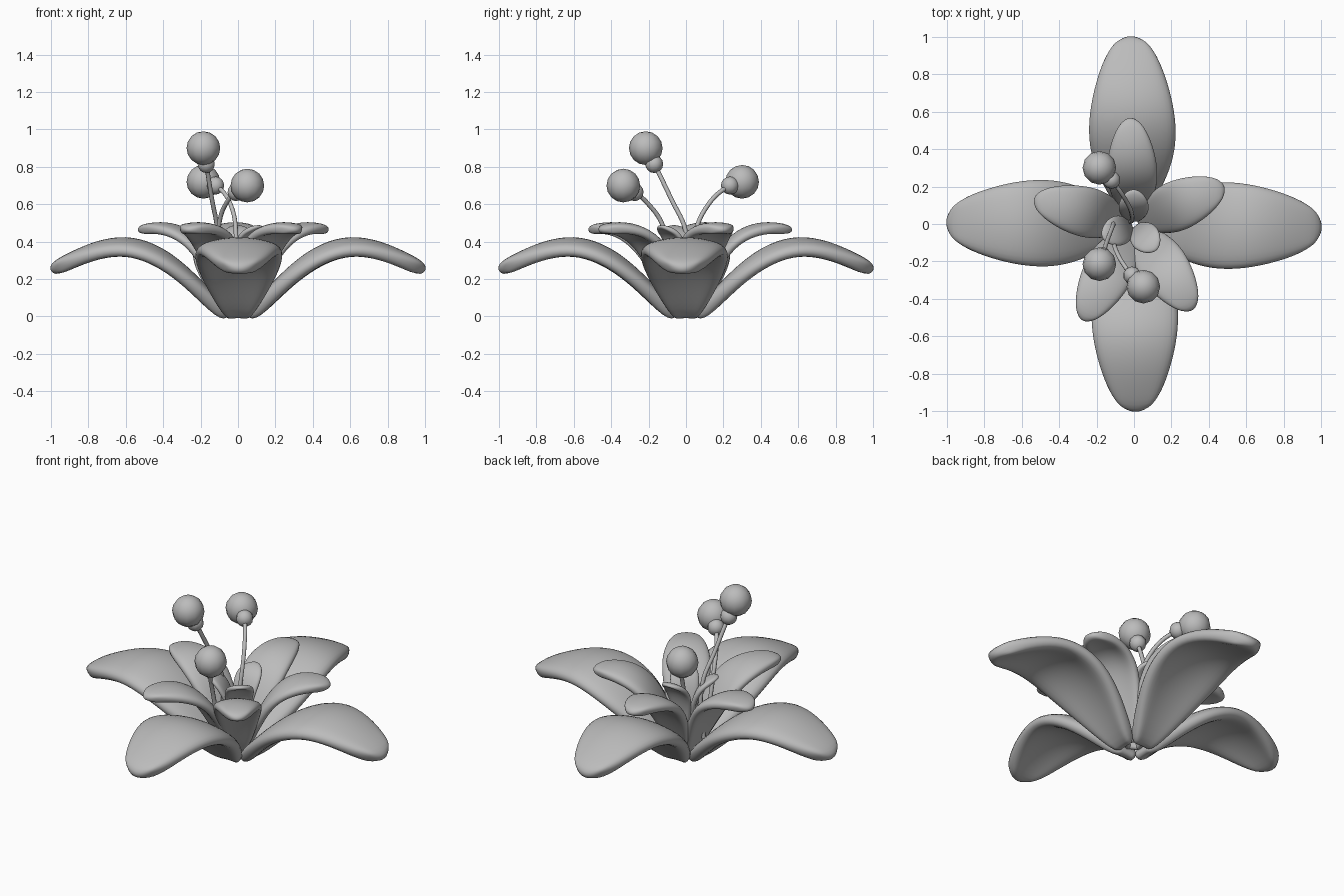
import bpy, bmesh, math
from mathutils import Vector

if "Cube" in bpy.data.objects:
    bpy.data.objects.remove(bpy.data.objects["Cube"], do_unlink=True)

GREY = bpy.data.materials.new("soft grey")
GREY.use_nodes = True
GREY.diffuse_color = (0.5, 0.5, 0.5, 1)
GREY.node_tree.nodes["Principled BSDF"].inputs["Base Color"].default_value = (0.5, 0.5, 0.5, 1)


def link(name, data):
    obj = bpy.data.objects.new(name, data)
    data.materials.append(GREY)
    bpy.context.collection.objects.link(obj)
    return obj


def mesh_object(name, bm):
    for face in bm.faces:
        face.smooth = True
    mesh = bpy.data.meshes.new(name)
    bm.to_mesh(mesh)
    bm.free()
    return link(name, mesh)


def petal(name, spine, angle, droop, thickness, scale=1.0):
    """Sweep (radius, height, half width) stations into a thick arched petal."""
    bm = bmesh.new()
    widest = max(w for r, z, w in spine)
    before_tip = Vector(spine[-2][:2])
    rows = []
    for i, (r, z, w) in enumerate(spine):
        row = []
        for k in range(-2, 3):
            t = k / 2
            point = Vector((r, z))
            if i == len(spine) - 1:  # pull the corners back for a round tip
                point = point.lerp(before_tip, 0.4 * t * t)
            height = point.y - droop * (t * w / widest) ** 2
            row.append(bm.verts.new((point.x * scale, w * t, height)))
        rows.append(row)
    for a, b in zip(rows, rows[1:]):
        for j in range(4):
            bm.faces.new((a[j], b[j], b[j + 1], a[j + 1]))
    obj = mesh_object(name, bm)
    obj.rotation_euler.z = math.radians(angle)
    solid = obj.modifiers.new("thickness", "SOLIDIFY")
    solid.thickness = thickness
    solid.offset = 0
    sub = obj.modifiers.new("smooth", "SUBSURF")
    sub.levels = sub.render_levels = 2


def ball(name, centre, radius, segments, rings):
    bm = bmesh.new()
    bmesh.ops.create_uvsphere(bm, u_segments=segments, v_segments=rings, radius=radius)
    mesh_object(name, bm).location = centre


def filament(name, points):
    curve = bpy.data.curves.new(name, "CURVE")
    curve.dimensions = "3D"
    curve.bevel_depth = 0.012
    curve.bevel_resolution = 2
    curve.resolution_u = 6
    curve.use_fill_caps = True
    spline = curve.splines.new("BEZIER")
    spline.bezier_points.add(len(points) - 1)
    for bp, p in zip(spline.bezier_points, points):
        bp.co = Vector(p)
        bp.handle_left_type = bp.handle_right_type = "AUTO"
    link(name, curve)


# Four long outer petals
OUTER = [(0.055, -0.01, 0.065), (0.2, 0.145, 0.155), (0.33, 0.275, 0.215), (0.46, 0.362, 0.24),
         (0.6, 0.4, 0.232), (0.75, 0.372, 0.197), (0.9, 0.302, 0.14), (1.008, 0.24, 0.08)]
for i, angle in enumerate([-1, 91, 179.5, 270.5]):
    petal(f"outer_petal_{i + 1}", OUTER, angle, 0.055, 0.08)

# Five shorter, steeper inner petals
INNER = [(0.03, 0.02, 0.04), (0.1, 0.17, 0.09), (0.18, 0.33, 0.125), (0.26, 0.43, 0.14),
         (0.36, 0.477, 0.13), (0.46, 0.482, 0.1), (0.57, 0.46, 0.06)]
for i, (angle, scale) in enumerate([(92, 1.01), (23, 0.93), (-55.5, 0.99), (-118, 1.04), (166, 0.98)]):
    petal(f"inner_petal_{i + 1}", INNER, angle, 0.035, 0.055, scale)

# Three small upright petals at the heart
HEART = [(0.02, 0.08, 0.02), (0.035, 0.25, 0.05), (0.06, 0.38, 0.08),
         (0.11, 0.46, 0.085), (0.19, 0.485, 0.055)]
for i, angle in enumerate([91, -50, -157]):
    petal(f"heart_petal_{i + 1}", HEART, angle, 0.02, 0.03)

# Three stamens: filament, collar bulb and round anther
STAMENS = {
    "back": [(-0.04, 0.0, 0.05), (-0.01, 0.04, 0.42), (-0.04, 0.12, 0.6), (-0.12, 0.235, 0.7), (-0.185, 0.3, 0.72)],
    "tall": [(-0.13, 0.0, 0.03), (-0.11, 0.0, 0.45), (-0.14, -0.08, 0.63), (-0.17, -0.17, 0.815), (-0.185, -0.215, 0.9)],
    "front": [(-0.1, -0.02, 0.05), (-0.1, -0.13, 0.5), (-0.06, -0.21, 0.61), (-0.01, -0.275, 0.665), (0.05, -0.335, 0.7)],
}
for side, path in STAMENS.items():
    filament(f"{side}_filament", path)
    ball(f"{side}_collar", path[-2], 0.048, 10, 8)
    ball(f"{side}_anther", path[-1], 0.09, 12, 8)
